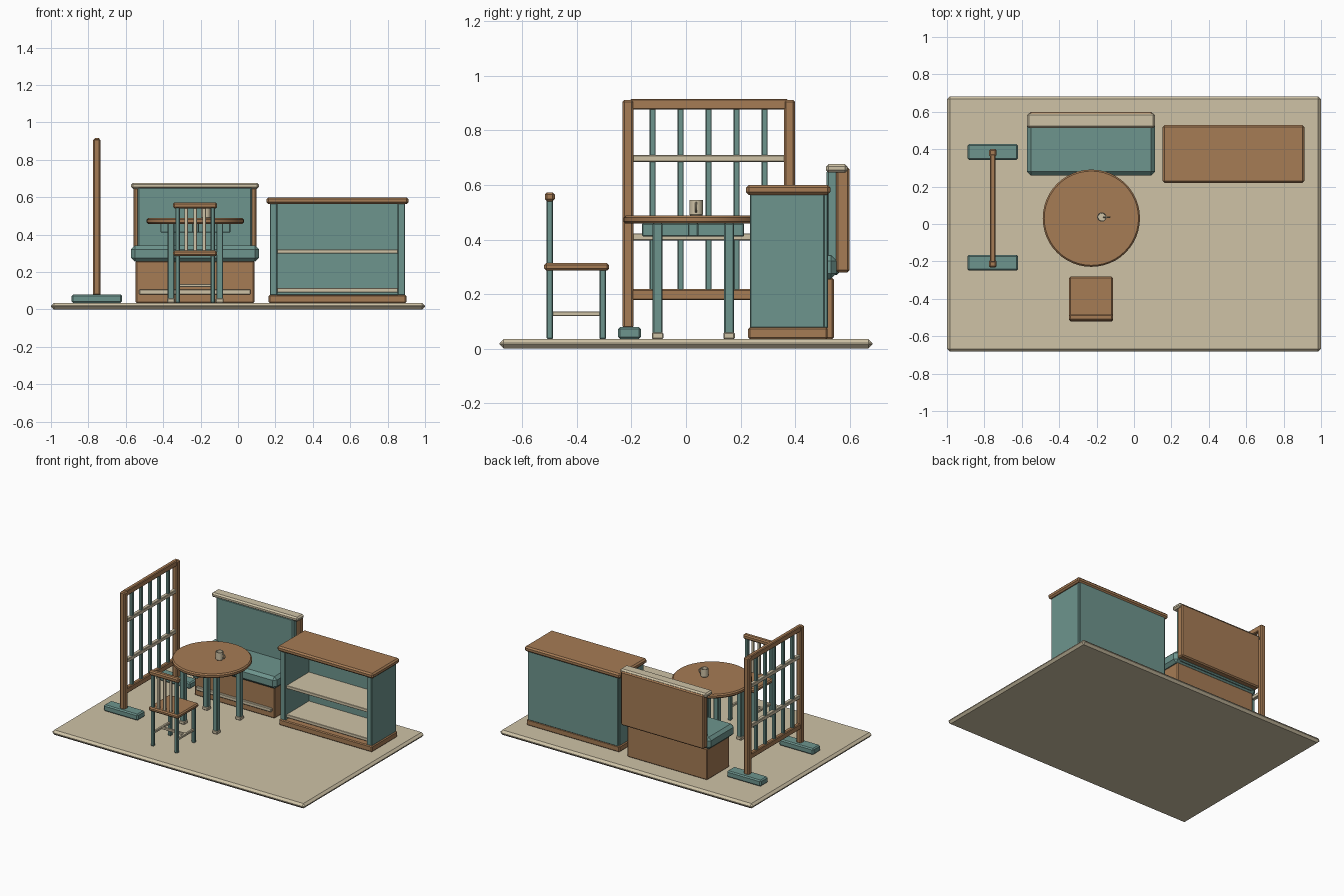
import bpy, bmesh, math
from mathutils import Matrix

if "Cube" in bpy.data.objects:
    bpy.data.objects.remove(bpy.data.objects["Cube"])


def material(name, rgb):
    m = bpy.data.materials.new(name)
    m.diffuse_color = (*rgb, 1)
    m.use_nodes = True
    m.node_tree.nodes["Principled BSDF"].inputs["Base Color"].default_value = m.diffuse_color
    return m


WOOD = material("wood", (0.38, 0.20, 0.09))
TEAL = material("teal", (0.155, 0.30, 0.27))
CREAM = material("cream", (0.62, 0.54, 0.38))


def add(name, bm, mat, bevel=0, smooth=False):
    me = bpy.data.meshes.new(name)
    bmesh.ops.recalc_face_normals(bm, faces=bm.faces)
    bm.to_mesh(me)
    bm.free()
    me.materials.append(mat)
    ob = bpy.data.objects.new(name, me)
    bpy.context.collection.objects.link(ob)
    if bevel:
        mod = ob.modifiers.new("chamfer", 'BEVEL')
        mod.width, mod.segments, mod.limit_method = bevel, 1, 'ANGLE'
    if smooth:
        bpy.ops.object.select_all(action='DESELECT')
        ob.select_set(True)
        bpy.context.view_layer.objects.active = ob
        bpy.ops.object.shade_smooth_by_angle(angle=math.radians(35))
    return ob


def box(name, x, y, z, mat, bevel=0.004):
    """Box from (min, max) ranges on each axis."""
    bm = bmesh.new()
    bmesh.ops.create_cube(bm, size=1)
    r = (x, y, z)
    bmesh.ops.scale(bm, vec=[b - a for a, b in r], verts=bm.verts)
    bmesh.ops.translate(bm, vec=[(a + b) / 2 for a, b in r], verts=bm.verts)
    return add(name, bm, mat, bevel)


def about(c, half):
    return (c - half, c + half)


def lathe(name, profile, x, y, mat, sides=48):
    bm = bmesh.new()
    vs = [bm.verts.new((r, 0, z)) for r, z in profile]
    es = [bm.edges.new(p) for p in zip(vs, vs[1:])]
    bmesh.ops.spin(bm, geom=vs + es, cent=(0, 0, 0), axis=(0, 0, 1),
                   angle=2 * math.pi, steps=sides)
    bmesh.ops.remove_doubles(bm, verts=bm.verts, dist=1e-5)
    bmesh.ops.translate(bm, vec=(x, y, 0), verts=bm.verts)
    return add(name, bm, mat, smooth=True)


F = 0.035  # floor height
box("floor", (-1, 1), (-0.683, 0.683), (0, F), CREAM, 0.015)

# slatted screen on two feet
SX = -0.755
for side, y in (("front", -0.212), ("back", 0.38)):
    box(f"screen_{side}_foot", about(SX, 0.135), about(y + 0.005, 0.042), (F, 0.08), TEAL, 0.008)
    box(f"screen_{side}_post", about(SX, 0.02), about(y, 0.02), (0.075, 0.912), WOOD, 0.007)
for name, z in (("top", 0.896), ("bottom", 0.198)):
    box(f"screen_{name}_rail", about(SX, 0.015), (-0.205, 0.373), about(z, 0.02), WOOD, 0.005)
for i in range(5):
    box(f"screen_slat_{i}", about(SX, 0.011), about(-0.122 + 0.1025 * i, 0.011), (0.205, 0.89), TEAL, 0.003)
for name, z in (("upper", 0.697), ("lower", 0.41)):
    box(f"screen_{name}_bar", about(SX, 0.013), (-0.2, 0.367), about(z, 0.013), CREAM, 0.003)

# round table
TX, TY = -0.228, 0.031
lathe("table_top", [(0, 0.458), (0.252, 0.458), (0.26, 0.466), (0.26, 0.48), (0.252, 0.488), (0, 0.488)],
      TX, TY, WOOD)
box("table_brace_x", about(TX, 0.187), about(TY - 0.005, 0.019), (0.411, 0.46), TEAL)
box("table_brace_y", about(TX, 0.019), about(TY - 0.005, 0.187), (0.411, 0.46), TEAL)
for i, (sx, sy) in enumerate(((-1, -1), (1, -1), (-1, 1), (1, 1))):
    x, y = TX + 0.13 * sx, TY - 0.004 + 0.131 * sy
    box(f"table_leg_{i}", about(x, 0.018), about(y, 0.018), (0.055, 0.46), TEAL)
    box(f"table_leg_shoe_{i}", about(x, 0.021), about(y, 0.021), (F, 0.06), CREAM)

# mug with loop handle
MX, MY = -0.172, 0.037
lathe("mug", [(0, 0.488), (0.022, 0.488), (0.025, 0.492), (0.025, 0.545), (0.021, 0.545),
              (0.020, 0.498), (0, 0.498)], MX, MY, CREAM, 24)
bm = bmesh.new()
ring = bmesh.ops.create_circle(bm, segments=8, radius=0.004,
                               matrix=Matrix.Translation((0.016, 0, 0)) @ Matrix.Rotation(0, 4, 'X'))
bmesh.ops.rotate(bm, verts=bm.verts, cent=(0, 0, 0), matrix=Matrix.Rotation(math.pi / 2, 3, 'X'))
# sweep the circle in the vertical plane
bmesh.ops.rotate(bm, verts=bm.verts, cent=(0.016, 0, 0), matrix=Matrix.Rotation(math.pi / 2, 3, 'X'))
bmesh.ops.spin(bm, geom=bm.verts[:] + bm.edges[:], cent=(0, 0, 0), axis=(0, 1, 0),
               angle=2 * math.pi, steps=20)
bmesh.ops.remove_doubles(bm, verts=bm.verts, dist=1e-5)
bmesh.ops.translate(bm, vec=(MX + 0.027, MY, 0.518), verts=bm.verts)
add("mug_handle", bm, CREAM, smooth=True)

# chair
CX = -0.229
box("chair_seat", about(CX, 0.118), (-0.52, -0.282), (0.286, 0.314), WOOD, 0.008)
for side, s in (("left", -1), ("right", 1)):
    x = CX + 0.094 * s
    box(f"chair_back_post_{side}", about(x, 0.012), about(-0.499, 0.012), (F, 0.55), TEAL)
    box(f"chair_front_leg_{side}", about(x, 0.012), about(-0.305, 0.012), (F, 0.29), TEAL)
    box(f"chair_stretcher_{side}", about(x, 0.008), (-0.495, -0.309), about(0.128, 0.008), CREAM, 0.002)
box("chair_cross_stretcher", about(CX, 0.092), about(-0.402, 0.008), about(0.128, 0.008), CREAM, 0.002)
box("chair_top_rail", about(CX, 0.118), about(-0.499, 0.018), (0.54, 0.573), WOOD, 0.008)
for i in (-1, 0, 1):
    box(f"chair_slat_{i + 1}", about(CX + 0.048 * i, 0.01), about(-0.499, 0.007), (0.31, 0.545), CREAM, 0.002)

# bench
BX = -0.23
box("bench_base", about(BX, 0.317), (0.29, 0.542), (F, 0.26), WOOD, 0.006)
box("bench_kick_strip", about(BX, 0.298), (0.276, 0.295), (0.08, 0.107), CREAM)
box("bench_seat", about(BX, 0.342), (0.26, 0.552), (0.256, 0.342), TEAL, 0.02)
box("bench_back_cushion", about(BX, 0.306), (0.515, 0.56), (0.27, 0.655), TEAL, 0.008)
box("bench_back_panel", about(BX, 0.328), (0.55, 0.6), (0.28, 0.665), WOOD, 0.008)
box("bench_cap", about(BX, 0.342), (0.513, 0.592), (0.645, 0.677), CREAM, 0.01)

# open cabinet
KX = 0.532
box("cabinet_base", about(KX, 0.368), (0.228, 0.519), (F, 0.078), WOOD, 0.006)
for side, s in (("left", -1), ("right", 1)):
    box(f"cabinet_side_{side}", about(KX + 0.342 * s, 0.02), (0.234, 0.508), (0.075, 0.57), TEAL)
box("cabinet_back", about(KX, 0.358), (0.502, 0.52), (0.075, 0.57), TEAL)
for name, z in (("lower", 0.103), ("middle", 0.31)):
    box(f"cabinet_{name}_shelf", about(KX, 0.326), (0.25, 0.506), about(z, 0.011), CREAM, 0.002)
box("cabinet_top", about(KX, 0.379), (0.22, 0.529), (0.564, 0.6), WOOD, 0.01)
